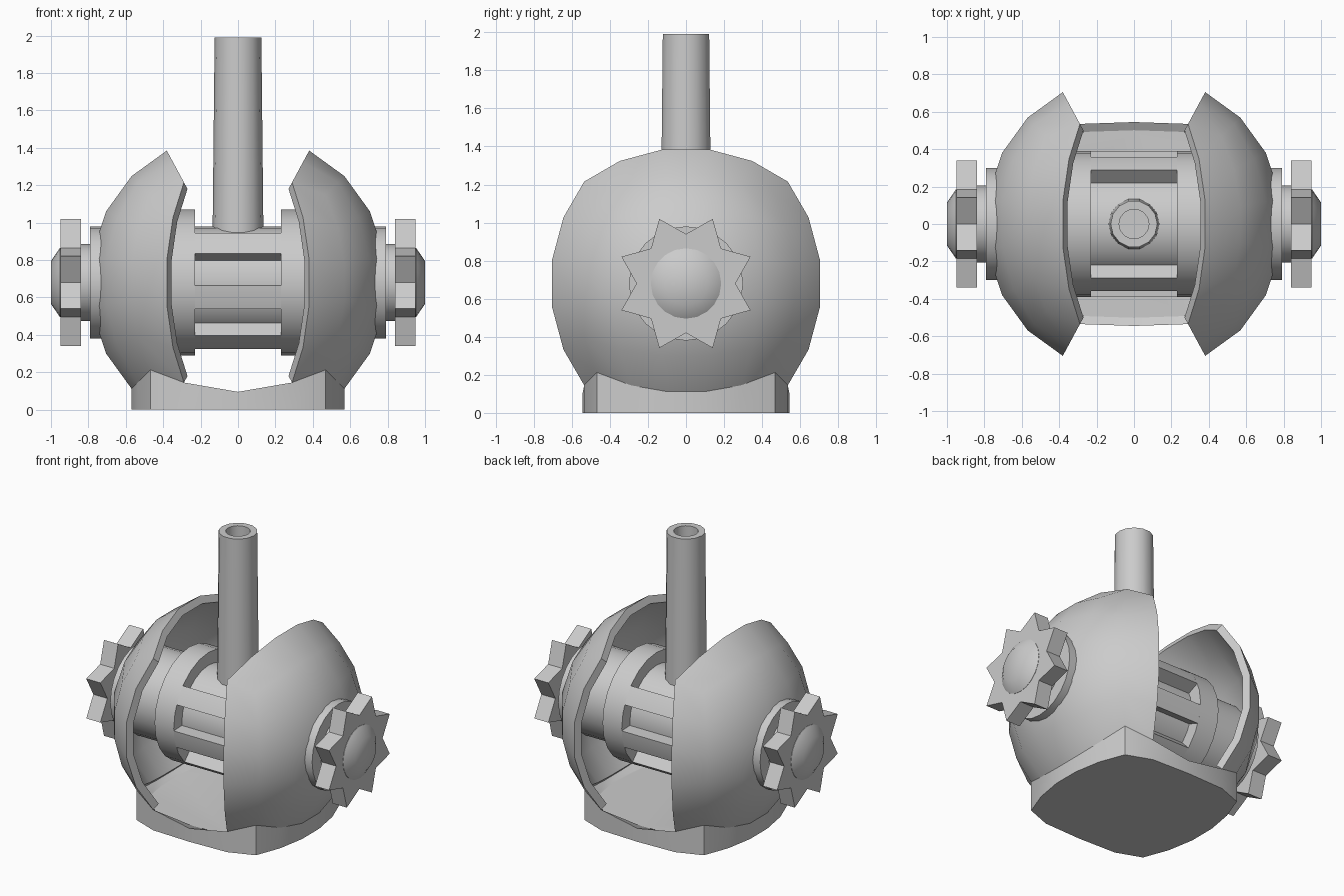
import bpy, bmesh
from math import sin, cos, pi, radians
from mathutils import Vector, Matrix

if "Cube" in bpy.data.objects:
    bpy.data.objects.remove(bpy.data.objects["Cube"])

CZ = 0.68   # height of the turret's axis
R = 0.81    # sphere radius


def finish(bm, name, smooth=35):
    bmesh.ops.recalc_face_normals(bm, faces=bm.faces)
    me = bpy.data.meshes.new(name)
    bm.to_mesh(me)
    bm.free()
    ob = bpy.data.objects.new(name, me)
    bpy.context.collection.objects.link(ob)
    if smooth:
        bpy.ops.object.select_all(action='DESELECT')
        ob.select_set(True)
        bpy.context.view_layer.objects.active = ob
        bpy.ops.object.shade_smooth_by_angle(angle=radians(smooth))
    return ob


def bridge(bm, a, b):
    for i in range(len(a)):
        j = (i + 1) % len(a)
        bm.faces.new((a[i], a[j], b[j], b[i]))


def lathe(name, profile, n, axis='X'):
    """Revolve (position, radius) pairs around the X or Z axis."""
    bm = bmesh.new()
    rings = []
    for p, r in profile:
        ring = []
        for i in range(n):
            a, b = r * cos(2 * pi * i / n), r * sin(2 * pi * i / n)
            ring.append(bm.verts.new((p, a, CZ + b) if axis == 'X' else (a, b, p)))
        rings.append(ring)
    for a, b in zip(rings, rings[1:]):
        bridge(bm, a, b)
    bm.faces.new(rings[0])
    bm.faces.new(rings[-1])
    return finish(bm, name)


def prism(name, pts, x0, x1):
    """Extrude a (y, z) outline about the axis from x0 to x1."""
    bm = bmesh.new()
    a, b = [[bm.verts.new((x, y, CZ + z)) for y, z in pts] for x in (x0, x1)]
    bridge(bm, a, b)
    bm.faces.new(a)
    bm.faces.new(b)
    return finish(bm, name)


# Spherical shells: cube sphere with the middle strips and bottom face removed
def warp(c):
    return (1 if c > 0 else -1) * {1.0: 1.0, 0.6: 0.54, 0.2: 0.17}[round(abs(c), 1)]


for side, name in ((-1, "left_shell"), (1, "right_shell")):
    bm = bmesh.new()
    bmesh.ops.create_cube(bm, size=2)
    bmesh.ops.subdivide_edges(bm, edges=bm.edges[:], cuts=4, use_grid_fill=True)
    drop = []
    for f in bm.faces:
        c = f.calc_center_median()
        if c.x * side < 0.6 or c.z < -0.99:
            drop.append(f)
    bmesh.ops.delete(bm, geom=drop, context='FACES')
    for v in bm.verts:
        v.co = Vector([warp(c) for c in v.co]).normalized() * R + Vector((0, 0, CZ))
    # inner skin and rim, scaled toward the sphere's centre
    border = [e for e in bm.edges if e.is_boundary]
    outer = bm.faces[:]
    inner = {v: bm.verts.new(Vector((0, 0, CZ)) + (v.co - Vector((0, 0, CZ))) * 0.935)
             for v in bm.verts[:]}
    for f in outer:
        bm.faces.new([inner[v] for v in reversed(f.verts)])
    for e in border:
        a, b = e.verts
        bm.faces.new((a, b, inner[b], inner[a]))
    finish(bm, name)

# Base: lower sphere edge dropped straight to the ground
def on_sphere(x, y):
    if x == 0:
        return Vector((0, y * 0.545, CZ - 0.585))
    return Vector((x, y, -1)).normalized() * R + Vector((0, 0, CZ))


outline = [(x, -1) for x in (-1, -0.54, 0, 0.54)]
outline += [(1, y) for y in (-1, -0.54, -0.17, 0.17, 0.54)]
outline += [(-x, -y) for x, y in outline]
rim = [on_sphere(x, y) for x, y in outline]
bm = bmesh.new()
top = [bm.verts.new(p) for p in rim]
ground = [bm.verts.new((p.x, p.y, 0)) for p in rim]
floor = [bm.verts.new((p.x * 0.92, p.y * 0.92, 0.095)) for p in rim]
bridge(bm, ground, top)
bridge(bm, top, floor)
bm.faces.new(ground)
bm.faces.new(floor)
finish(bm, "base", 20)

# Axle drum with two flanges
half = [(0.23, 0.3), (0.23, 0.39), (0.38, 0.39), (0.38, 0.3), (0.79, 0.3)]
lathe("axle_drum", [(-x, r) for x, r in reversed(half)] + half, 24)

# Ridges between the drum's flanges, mirrored front to back
for side in (-1, 1):
    for k, mid in enumerate((33, -12, -56)):
        angs = [radians(mid + d) for d in (-9.5, 0, 9.5)]
        pts = [(side * 0.39 * cos(a), 0.39 * sin(a)) for a in angs]
        pts += [(side * 0.28 * cos(a), 0.28 * sin(a)) for a in reversed(angs)]
        prism(f"drum_ridge_{'front' if side < 0 else 'back'}_{k}", pts, -0.23, 0.23)

# Side knobs: collar, eight-pointed wheel and bevelled cap
for s, tag in ((-1, "left"), (1, "right")):
    lathe(tag + "_collar", [(s * 0.77, 0.205), (s * 0.86, 0.205)], 20)
    star = []
    for i in range(16):
        r = 0.367 if i % 2 else 0.26
        star.append((r * cos(i * pi / 8), r * sin(i * pi / 8)))
    prism(tag + "_star_wheel", star, s * 0.84, s * 0.95)
    lathe(tag + "_cap", [(s * 0.94, 0.185), (s * 0.952, 0.185), (s, 0.115)], 20)

# Barrel with open bore
lathe("barrel", [(0.85, 0.137), (1.99, 0.125), (1.99, 0.08), (1.5, 0.08)], 14, 'Z')
